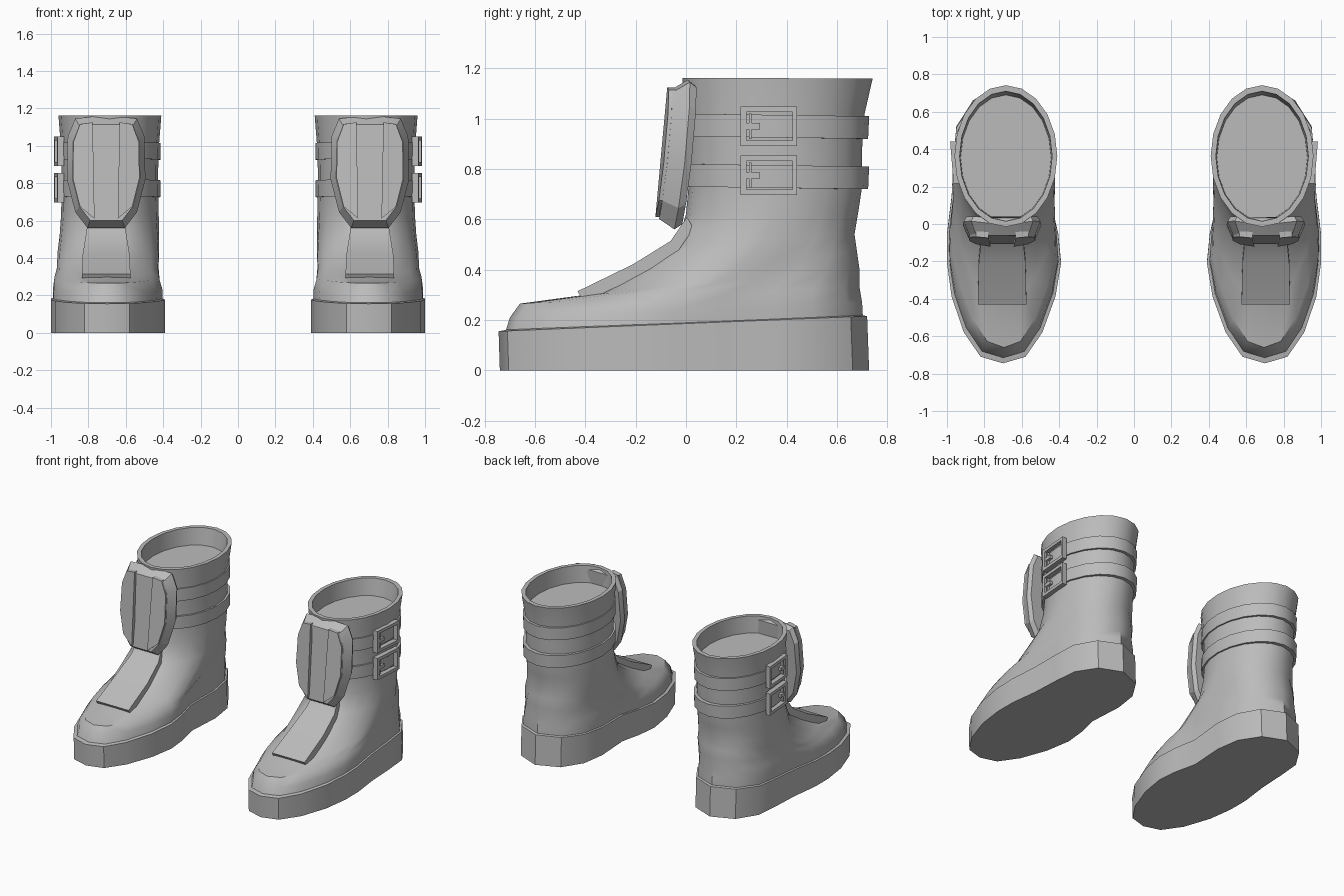
import bpy, bmesh, math
from mathutils import Vector

cube = bpy.data.objects.get("Cube")
if cube:
    bpy.data.objects.remove(cube, do_unlink=True)

grey = bpy.data.materials.new("plain grey")
grey.use_nodes = True
grey.diffuse_color = (0.5, 0.5, 0.5, 1)
grey.node_tree.nodes["Principled BSDF"].inputs["Base Color"].default_value = (0.5, 0.5, 0.5, 1)


def lerp(a, b, t):
    return a + (b - a) * t


def loft(name, rings, loop=False, angle=35):
    """Skin a stack of rings, cap or join the ends, and mirror to the other boot."""
    bm = bmesh.new()
    rows = [[bm.verts.new(p) for p in ring] for ring in rings]
    pairs = list(zip(rows, rows[1:]))
    if loop:
        pairs.append((rows[-1], rows[0]))
    else:
        bm.faces.new(rows[0])
        bm.faces.new(rows[-1])
    for a, b in pairs:
        for i in range(len(a)):
            j = (i + 1) % len(a)
            bm.faces.new((a[i], a[j], b[j], b[i]))
    bmesh.ops.recalc_face_normals(bm, faces=bm.faces)
    mesh = bpy.data.meshes.new(name)
    bm.to_mesh(mesh)
    bm.free()
    mesh.materials.append(grey)
    mesh.shade_smooth()
    mesh.set_sharp_from_angle(angle=math.radians(angle))
    ob = bpy.data.objects.new(name, mesh)
    bpy.context.collection.objects.link(ob)
    mirror = ob.modifiers.new("other boot", 'MIRROR')
    mirror.use_mirror_merge = False
    return ob


# Footprint of the left boot, from the toe round the outer side to the heel and back
FOOT = [(.70, -.735), (.82, -.70), (.91, -.57), (.975, -.38), (1.0, -.2),
        (1.0, -.05), (.975, .15), (.965, .35), (.95, .52), (.86, .66),
        (.70, .725), (.54, .66), (.45, .52), (.425, .35), (.44, .1),
        (.405, -.05), (.39, -.2), (.42, -.38), (.49, -.57), (.58, -.70)]
CX = .685


def ring(yf, yb, zf, zb, k=1, wf=1, wb=None):
    """Section between front and back points; k blends footprint into ellipse."""
    wb = wf if wb is None else wb
    pts = []
    for i, (fx, fy) in enumerate(FOOT):
        a = math.tau * i / len(FOOT)
        t = lerp((fy + .735) / 1.46, (1 - math.cos(a)) / 2, k)
        x = lerp(fx, CX + .275 * math.sin(a), k)
        w = lerp(wf, wb, min(1, t * 2))
        pts.append((CX + (x - CX) * w, lerp(yf, yb, t), lerp(zf, zb, t)))
    return pts


# Thick sole with a narrow lip
loft("sole", [
    ring(-.74, .728, 0, 0, 0),
    ring(-.745, .72, .155, .215, 0),
    ring(-.71, .69, .162, .222, 0, .93)])

# Foot, ankle and hollow shaft
loft("boot_upper", [
    ring(-.725, .705, .13, .18, 0, .96),
    ring(-.70, .70, .21, .27, 0, .9, .97),
    ring(-.66, .69, .265, .33, .05, .74, .96),
    ring(-.40, .69, .30, .40, .3, .82, .94),
    ring(-.20, .68, .40, .47, .5, .88, .95),
    ring(-.04, .67, .495, .54, .8, .95),
    ring(0, .685, .62, .63, 1, .95),
    ring(.01, .70, .73, .73, 1, .94),
    ring(.005, .70, .88, .88, 1, .94),
    ring(0, .71, 1.02, 1.02, 1, .96),
    ring(-.015, .742, 1.162, 1.16),
    ring(.015, .71, 1.162, 1.16, 1, .9),
    ring(.02, .69, 1.04, 1.04, 1, .88)], angle=40)

# Two straps around the shaft
for name, z in (("lower_strap", .73), ("upper_strap", .93)):
    top = z + .09
    loft(name, [
        ring(.02, .68, z, z - .01, 1, .9),
        ring(-.01, .724, z, z - .01, 1, .98),
        ring(-.012, .728, top, top - .01, 1, .985),
        ring(.02, .68, top, top - .01, 1, .9)], loop=True)


# Buckles on the outer side: a flat frame, a crossbar and a prong
def side_rect(y0, y1, z0, z1, x):
    return [(x + (y - .33) * .08, y, z)
            for y, z in ((y0, z0), (y1, z0), (y1, z1), (y0, z1))]


for name, z in (("lower", .775), ("upper", .97)):
    outer = (.217, .442, z - .079, z + .079)
    inner = (.24, .424, z - .057, z + .057)
    loft(name + "_buckle_frame", [
        side_rect(*outer, .94), side_rect(*outer, .974),
        side_rect(*inner, .974), side_rect(*inner, .94)], loop=True)
    loft(name + "_buckle_prong", [
        side_rect(.235, .295, z - .012, z + .012, x) for x in (.94, .97)])
    loft(name + "_buckle_crossbar", [
        side_rect(.25, .26, z - .05, z + .05, x) for x in (.94, .967)])

# Tongue flap lying on the instep
normal = Vector((0, -.5, .87))
flap = []
for y, z, half in ((-.42, .295, .13), (-.2, .402, .125), (-.05, .495, .11), (.015, .59, .095)):
    corners = []
    for side, lift in ((-1, -.03), (1, -.03), (1, .022), (-1, .022)):
        corners.append(Vector((.705 + side * half, y, z)) + normal * lift)
    flap.append(corners)
loft("tongue_flap", flap, angle=30)


# Shin guard: bent, bevelled plate leaning back, with two raised panels
def guard_ring(outline, depth, scale=1):
    pts = []
    for dx, z in outline:
        dx, z = dx * scale, .855 + (z - .855) * scale
        pts.append((.705 + dx, depth + .09 * (z - .85) + .5 * dx * dx, z))
    return pts


half = [(.08, 1.155), (.165, 1.145), (.205, 1.05), (.21, .82), (.165, .645), (.10, .56)]
outline = half + [(-x, z) for x, z in reversed(half)]
loft("shin_guard", [
    guard_ring(outline, .005, .93),
    guard_ring(outline, -.025),
    guard_ring(outline, -.088, .86)], angle=20)

panel = [(.072, 1.125), (.14, 1.115), (.175, 1.02), (.178, .825), (.14, .675), (.062, .61)]
for name, s in (("outer_guard_panel", 1), ("inner_guard_panel", -1)):
    shape = [(s * x, z) for x, z in panel]
    loft(name, [guard_ring(shape, d) for d in (-.07, -.102)], angle=20)
